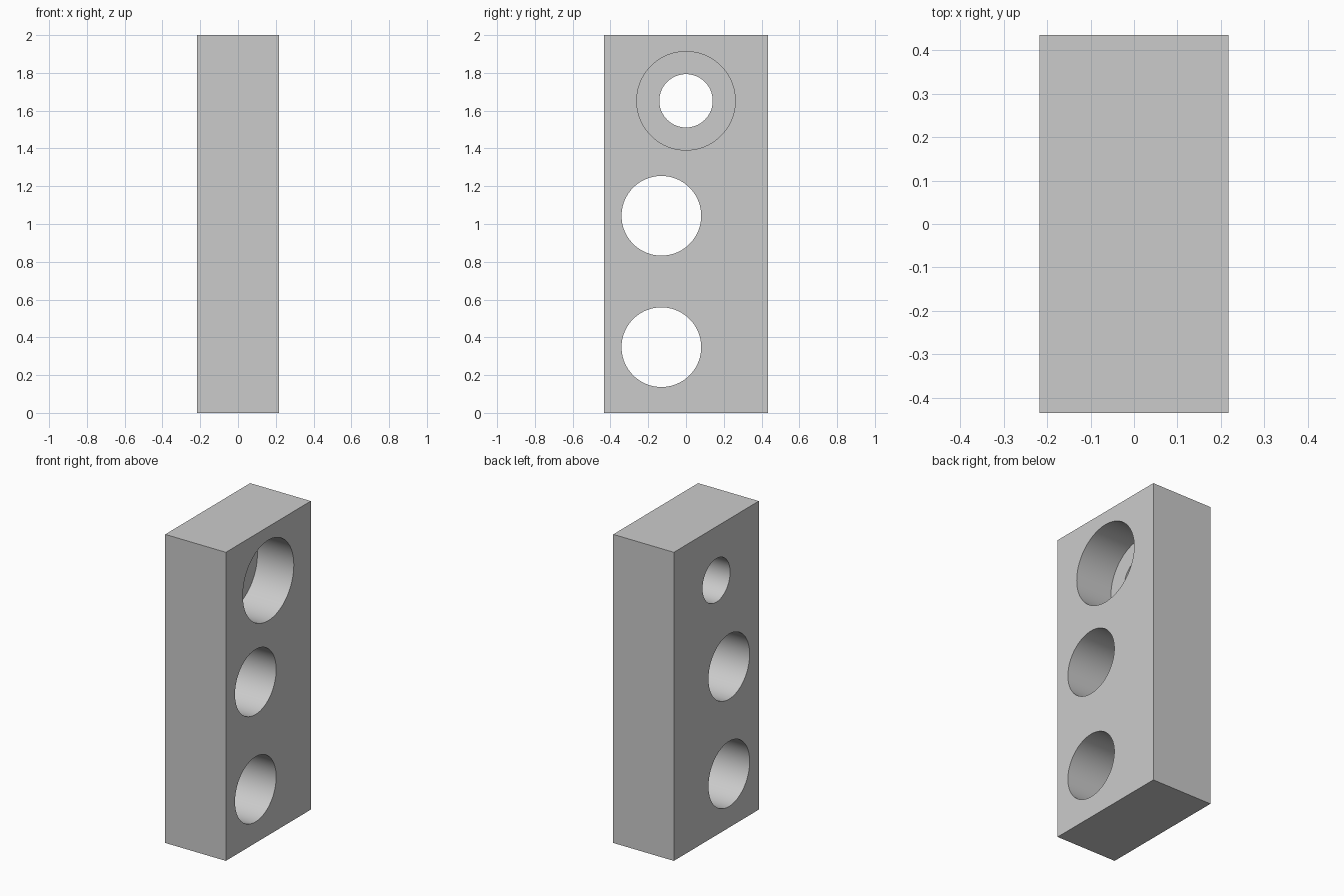
import bpy
import math

old = bpy.data.objects.get("Cube")
if old:
    bpy.data.objects.remove(old)

U = 2 / 46                      # one design unit
THICK, WIDTH, HEIGHT = 10 * U, 20 * U, 46 * U

# Single plain grey
grey = bpy.data.materials.new("light_grey")
grey.use_nodes = True
colour = (0.6, 0.6, 0.6, 1)
grey.diffuse_color = colour
grey.node_tree.nodes["Principled BSDF"].inputs["Base Color"].default_value = colour

# Block
bpy.ops.mesh.primitive_cube_add(size=1, location=(0, 0, HEIGHT / 2))
block = bpy.context.object
block.name = "drilled_block"
block.scale = (THICK, WIDTH, HEIGHT)
bpy.ops.object.transform_apply(location=False, rotation=False, scale=True)
block.data.materials.append(grey)


def drill(name, y, z, diameter, x_start, x_end):
    """Cut a round hole along x between two x positions."""
    bpy.ops.mesh.primitive_cylinder_add(
        vertices=96, radius=diameter * U / 2, depth=(x_end - x_start) * U,
        location=((x_start + x_end) / 2 * U, y * U, z * U),
        rotation=(0, math.pi / 2, 0))
    cutter = bpy.context.object
    cutter.name = name
    cutter.data.materials.append(grey)
    cut = block.modifiers.new(name, 'BOOLEAN')
    cut.operation = 'DIFFERENCE'
    cut.solver = 'EXACT'
    cut.object = cutter
    bpy.ops.object.select_all(action='DESELECT')
    block.select_set(True)
    bpy.context.view_layer.objects.active = block
    bpy.ops.object.modifier_apply(modifier=name)
    bpy.data.objects.remove(cutter)


# Two offset through holes, then a stepped hole with its wide end on +x
drill("lower_hole", -3, 8, 9.7, -8, 8)
drill("middle_hole", -3, 24, 9.7, -8, 8)
drill("counterbore", 0, 38, 12, -1, 8)
drill("upper_hole", 0, 38, 6.5, -8, 8)

bpy.ops.object.shade_smooth_by_angle(angle=math.radians(30))
